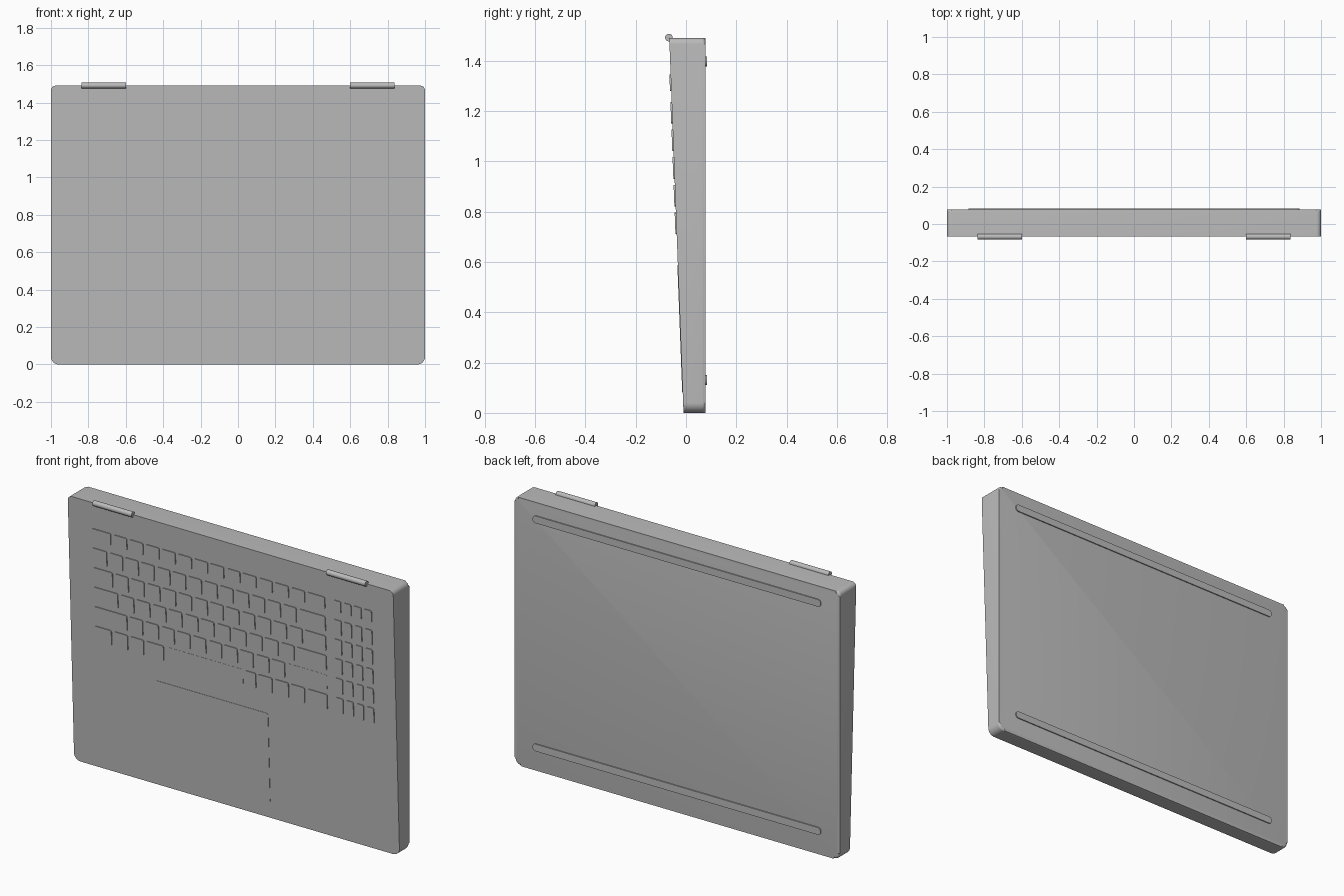
import bpy, bmesh, math
from mathutils import Matrix

cube = bpy.data.objects.get("Cube")
if cube:
    bpy.data.objects.remove(cube, do_unlink=True)

grey = bpy.data.materials.new("light_grey_metal")
grey.use_nodes = True
colour = (0.5, 0.5, 0.5, 1)
grey.diffuse_color = colour
grey.node_tree.nodes["Principled BSDF"].inputs["Base Color"].default_value = colour

TOP, BACK = 1.49, 0.077


def deck_y(z):
    """Depth of the sloping deck at a height."""
    return -0.01 - 0.038 * z


def rounded_rect(x0, x1, z0, z1, low_r, high_r, steps):
    """Outline of a rectangle with separate lower and upper corner radii."""
    points = []
    corners = ((x1, z1, -1, -1, high_r), (x0, z1, 1, -1, high_r),
               (x0, z0, 1, 1, low_r), (x1, z0, -1, 1, low_r))
    for i, (x, z, sx, sz, r) in enumerate(corners):
        for k in range(steps + 1):
            a = math.pi / 2 * (i + k / steps)
            points.append((x + sx * r + r * math.cos(a), z + sz * r + r * math.sin(a)))
    return points


def add_slab(bm, outline, front, back):
    """Close a solid between two depth functions; return its rear face."""
    f = [bm.verts.new((x, front(z), z)) for x, z in outline]
    b = [bm.verts.new((x, back(z), z)) for x, z in outline]
    bm.faces.new(f)
    rear = bm.faces.new(b[::-1])
    for i in range(len(f)):
        bm.faces.new((f[i - 1], b[i - 1], b[i], f[i]))
    return rear


def finish(name, bm):
    bmesh.ops.recalc_face_normals(bm, faces=bm.faces)
    mesh = bpy.data.meshes.new(name)
    bm.to_mesh(mesh)
    bm.free()
    mesh.materials.append(grey)
    ob = bpy.data.objects.new(name, mesh)
    bpy.context.collection.objects.link(ob)
    bpy.ops.object.select_all(action="DESELECT")
    ob.select_set(True)
    bpy.context.view_layer.objects.active = ob
    bpy.ops.object.shade_smooth_by_angle(angle=math.radians(30))


# Wedge-shaped body with softened rear edges
bm = bmesh.new()
rear = add_slab(bm, rounded_rect(-1, 1, 0, TOP, 0.04, 0.025, 8), deck_y, lambda z: BACK)
bmesh.ops.bevel(bm, geom=list(rear.edges), offset=0.012, segments=4,
                profile=0.5, affect="EDGES", clamp_overlap=True)
finish("body", bm)


def add_plate(bm, x0, x1, z0, z1, height, r=0.008):
    add_slab(bm, rounded_rect(x0, x1, z0, z1, r, r, 3),
             lambda z: deck_y(z) - height, lambda z: deck_y(z) + 0.004)


# Keyboard rows: first key end, number of regular keys, their pitch
LEFT, RIGHT, GAP, KEY = -0.855, 0.578, 0.016, 0.005
rows = [(-0.73, 12, 0.0993), (-0.757, 12, 0.097), (-0.725, 12, 0.0972),
        (-0.695, 11, 0.0985), (-0.642, 10, 0.097)]
row_z = [(1.278, 1.345)] + [(1.15 - 0.11 * i, 1.236 - 0.11 * i) for i in range(5)]

bm = bmesh.new()
for i, (start, count, pitch) in enumerate(rows):
    cuts = [LEFT - GAP / 2] + [start + pitch * k for k in range(count + 1)] + [RIGHT + GAP / 2]
    for k, (a, b) in enumerate(zip(cuts, cuts[1:])):
        low_key = i == 4 and k == count + 1
        add_plate(bm, a + GAP / 2, b - GAP / 2, *row_z[i], 0.001 if low_key else KEY)

# Bottom row with a nearly flush space bar
cuts = [LEFT - GAP / 2, -0.74, -0.64, -0.542, -0.42, 0.067, 0.147, 0.247, 0.348, 0.447, RIGHT + GAP / 2]
for k, (a, b) in enumerate(zip(cuts, cuts[1:])):
    add_plate(bm, a + GAP / 2, b - GAP / 2, *row_z[5], 0.001 if k == 4 else KEY)
finish("keyboard_keys", bm)

# Number pad
bm = bmesh.new()
for z0, z1 in row_z:
    for k in range(4):
        x = 0.629 + 0.063 * k
        add_plate(bm, x, x + 0.047, z0, z1, KEY)
finish("number_pad_keys", bm)

# Touchpad
bm = bmesh.new()
add_plate(bm, -0.488, 0.208, 0.083, 0.588, 0.002, 0.01)
finish("touchpad", bm)

# Rubber feet strips on the underside
for name, z in (("front_foot_strip", 0.13), ("rear_foot_strip", 1.397)):
    bm = bmesh.new()
    add_slab(bm, rounded_rect(-0.885, 0.885, z - 0.02, z + 0.02, 0.018, 0.018, 5),
             lambda z: BACK - 0.004, lambda z: BACK + 0.006)
    finish(name, bm)

# Hinge barrels
for name, side in (("left_hinge", 1), ("right_hinge", -1)):
    bm = bmesh.new()
    bmesh.ops.create_cone(bm, cap_ends=True, segments=24, radius1=0.015, radius2=0.015,
                          depth=0.24, matrix=Matrix.Translation((side * 0.718, -0.068, 1.491))
                          @ Matrix.Rotation(math.pi / 2, 4, "Y"))
    finish(name, bm)
